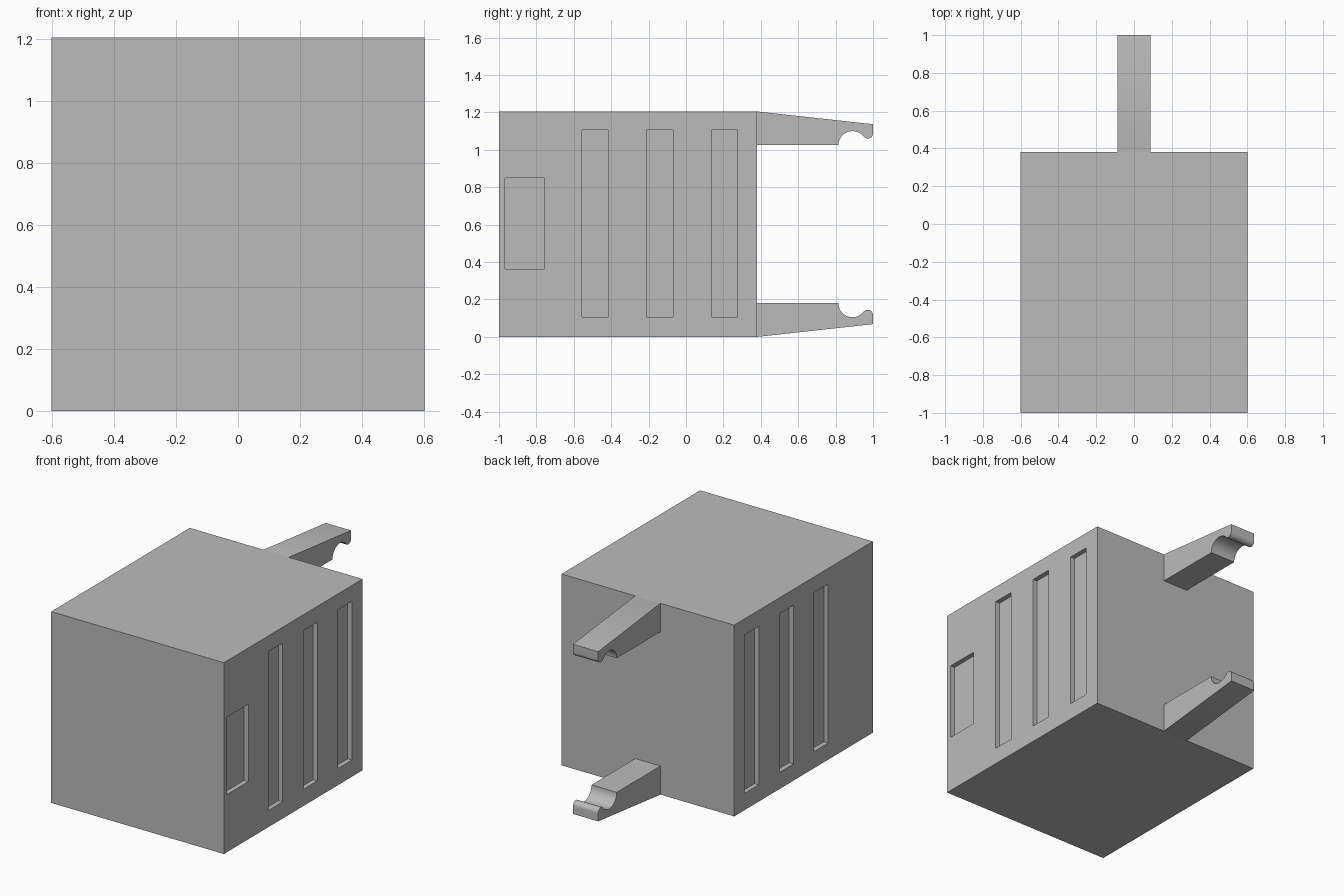
import bpy, bmesh
from math import cos, sin, radians

cube = bpy.data.objects.get("Cube")
if cube:
    bpy.data.objects.remove(cube, do_unlink=True)

HALF, HEIGHT, FRONT, BACK = 0.602, 1.205, -1.0, 0.38
DEPTH = 0.03          # recess depth
ARM_HALF = 0.088

grey = bpy.data.materials.new("plain grey")
grey.use_nodes = True
colour = (0.5, 0.5, 0.5, 1)
grey.diffuse_color = colour
grey.node_tree.nodes["Principled BSDF"].inputs["Base Color"].default_value = colour


def make_object(name, bm):
    bmesh.ops.recalc_face_normals(bm, faces=bm.faces)
    mesh = bpy.data.meshes.new(name)
    bm.to_mesh(mesh)
    bm.free()
    mesh.materials.append(grey)
    obj = bpy.data.objects.new(name, mesh)
    bpy.context.collection.objects.link(obj)
    return obj


def add_box(bm, low, high):
    verts = bmesh.ops.create_cube(bm, size=1)["verts"]
    for v in verts:
        v.co = [(a + b) / 2 + c * (b - a) for a, b, c in zip(low, high, v.co)]


def arc(cy, cz, radius, start, end, steps):
    angles = [radians(start + (end - start) * i / steps) for i in range(steps + 1)]
    return [(cy + radius * cos(a), cz + radius * sin(a)) for a in angles]


def activate(obj):
    bpy.ops.object.select_all(action='DESELECT')
    obj.select_set(True)
    bpy.context.view_layer.objects.active = obj


# Housing block
bm = bmesh.new()
add_box(bm, (-HALF, FRONT, 0), (HALF, BACK, HEIGHT))
housing = make_object("housing", bm)

# Recesses: three tall slots on both sides, one short pocket on the left
bm = bmesh.new()
for y in (-0.485, -0.14, 0.205):
    for side in (-1, 1):
        x = side * HALF
        add_box(bm, (x - DEPTH, y - 0.07, 0.105), (x + DEPTH, y + 0.07, 1.105))
add_box(bm, (HALF - DEPTH, -0.967, 0.363), (HALF + DEPTH, -0.757, 0.85))
cutter = make_object("recess_cutter", bm)
cutter.hide_render = True

cut = housing.modifiers.new("recesses", 'BOOLEAN')
cut.operation = 'DIFFERENCE'
cut.solver = 'EXACT'
cut.object = cutter
activate(housing)
bpy.ops.object.modifier_apply(modifier=cut.name)
bpy.data.objects.remove(cutter, do_unlink=True)

# Clip arms: tapered, with a round notch and a rounded lip at the tip
root = BACK - 0.05
profile = [(root, 1.025), (root, 1.19), (BACK, HEIGHT), (1.0, 1.137)]
profile += arc(0.972, 1.088, 0.028, 360, 217.5, 12)
profile += arc(0.89, 1.025, 0.075, 37.5, 180, 20)[1:]

for name, flip in (("upper_clip_arm", False), ("lower_clip_arm", True)):
    bm = bmesh.new()
    outline = [bm.verts.new((-ARM_HALF, y, HEIGHT - z if flip else z)) for y, z in profile]
    face = bm.faces.new(outline)
    grown = bmesh.ops.extrude_face_region(bm, geom=[face])["geom"]
    moved = [g for g in grown if isinstance(g, bmesh.types.BMVert)]
    bmesh.ops.translate(bm, verts=moved, vec=(2 * ARM_HALF, 0, 0))
    arm = make_object(name, bm)
    activate(arm)
    bpy.ops.object.shade_smooth_by_angle(angle=radians(30))
